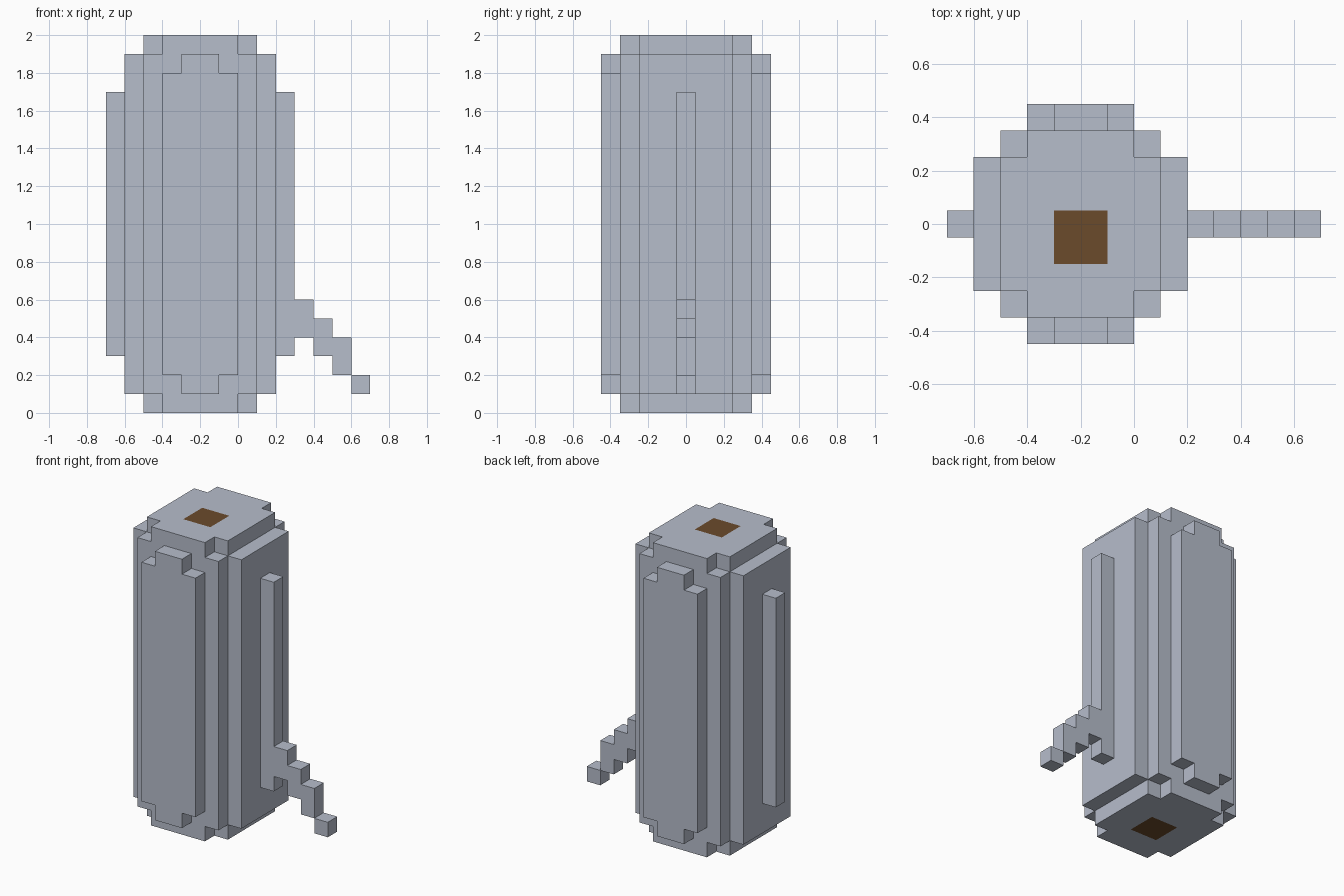
import bpy, bmesh

if "Cube" in bpy.data.objects:
    bpy.data.objects.remove(bpy.data.objects["Cube"])

# Grid cuts along x, y, z: every part fits this block grid
CUTS = ([round(-0.7 + 0.1 * i, 2) for i in range(15)],
        [-0.45, -0.35, -0.25, -0.15, -0.05, 0.05, 0.25, 0.35, 0.45],
        [0, 0.1, 0.2, 0.3, 0.4, 0.5, 0.6, 1.7, 1.8, 1.9, 2.0])
CX = -0.2  # centre line of the barrel


def material(name, rgb):
    m = bpy.data.materials.new(name)
    m.diffuse_color = (*rgb, 1)
    m.use_nodes = True
    m.node_tree.nodes["Principled BSDF"].inputs["Base Color"].default_value = m.diffuse_color
    return m


GREY = material("light_grey", (0.47, 0.51, 0.60))
BROWN = material("dark_brown", (0.147, 0.069, 0.024))


def box(x0, x1, y0, y1, z0, z1):
    """Set of grid cells inside a box."""
    spans = []
    for cuts, a, b in zip(CUTS, (x0, y0, z0), (x1, y1, z1)):
        spans.append([i for i in range(len(cuts) - 1)
                      if a < (cuts[i] + cuts[i + 1]) / 2 < b])
    return {(i, j, k) for i in spans[0] for j in spans[1] for k in spans[2]}


def centred(hx, hy, z0, z1):
    return box(CX - hx, CX + hx, -hy, hy, z0, z1)


def plate(y0, y1):
    """Stepped plate on the front or back."""
    return (box(CX - 0.2, CX + 0.2, y0, y1, 0.2, 1.8)
            | box(CX - 0.1, CX + 0.1, y0, y1, 0.1, 1.9))


# Parts
body = (centred(0.2, 0.35, 0, 2) | centred(0.3, 0.25, 0, 2)
        | centred(0.3, 0.35, 0.1, 1.9) | centred(0.4, 0.25, 0.1, 1.9))
handle = set()
for i in range(4):  # descending steps, the last one is half height
    x, top = 0.3 + 0.1 * i, 0.6 - 0.1 * i
    if i == 3:
        top = 0.2
    handle |= box(x, x + 0.1, -0.05, 0.05, max(0.4 - 0.1 * i, 0.1), top)
parts = {
    "body": body,
    "front_plate": plate(-0.45, -0.35),
    "back_plate": plate(0.35, 0.45),
    "left_strip": box(-0.7, -0.6, -0.05, 0.05, 0.3, 1.7),
    "right_strip": box(0.2, 0.3, -0.05, 0.05, 0.3, 1.7),
    "stepped_handle": handle,
}
solid = set().union(*parts.values())


def build(name, cells):
    """Make the outer skin of a set of cells, skipping touching faces."""
    bm = bmesh.new()
    for c in sorted(cells):
        for d in range(3):
            u, v = (d + 1) % 3, (d + 2) % 3
            for s in (0, 1):
                n = list(c)
                n[d] += 2 * s - 1
                if tuple(n) in solid:
                    continue
                ring = []
                for du, dv in ((0, 0), (1, 0), (1, 1), (0, 1)):
                    p = list(c)
                    p[d] += s
                    p[u] += du
                    p[v] += dv
                    ring.append(bm.verts.new([CUTS[a][p[a]] for a in range(3)]))
                face = bm.faces.new(ring if s else ring[::-1])
                # brown square on the top and bottom ends
                m = face.calc_center_median()
                if d == 2 and m.z in (0, 2) or d == 2 and (m.z < 0.01 or m.z > 1.99):
                    face.material_index = int(abs(m.x - CX) < 0.1 and abs(m.y + 0.05) < 0.1)
    bmesh.ops.remove_doubles(bm, verts=bm.verts, dist=1e-4)
    mesh = bpy.data.meshes.new(name)
    bm.to_mesh(mesh)
    bm.free()
    mesh.materials.append(GREY)
    if name == "body":
        mesh.materials.append(BROWN)
    bpy.context.collection.objects.link(bpy.data.objects.new(name, mesh))


for part_name, part_cells in parts.items():
    build(part_name, part_cells)
